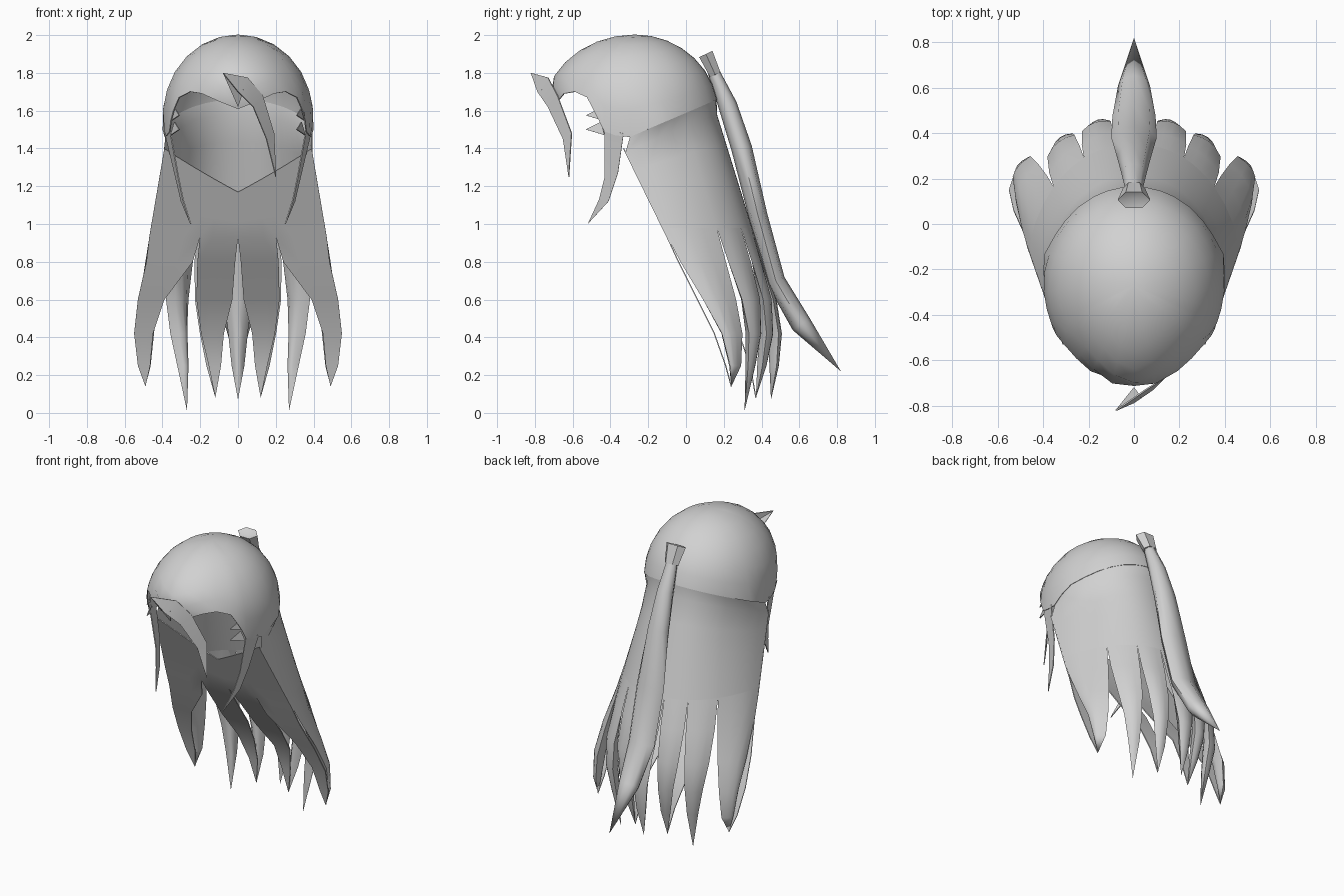
import bpy, bmesh
from math import sin, cos, pi, radians, acos, exp
from mathutils import Vector

if "Cube" in bpy.data.objects:
    bpy.data.objects.remove(bpy.data.objects["Cube"], do_unlink=True)

GREY = (0.64, 0.64, 0.64, 1)
mat = bpy.data.materials.new("plain grey")
mat.use_nodes = True
mat.diffuse_color = GREY
bsdf = next(n for n in mat.node_tree.nodes if n.type == 'BSDF_PRINCIPLED')
bsdf.inputs["Base Color"].default_value = GREY


def build(name, grids, thickness=0, angle=60):
    """Make one object from grids of points, each a list of rows."""
    bm = bmesh.new()
    for rows in grids:
        vs = [[bm.verts.new(p) for p in row] for row in rows]
        for a, b in zip(vs, vs[1:]):
            for i in range(len(a) - 1):
                bm.faces.new((a[i], a[i + 1], b[i + 1], b[i]))
    bmesh.ops.remove_doubles(bm, verts=bm.verts, dist=0.0008)
    bmesh.ops.recalc_face_normals(bm, faces=bm.faces)
    me = bpy.data.meshes.new(name)
    bm.to_mesh(me)
    bm.free()
    me.materials.append(mat)
    ob = bpy.data.objects.new(name, me)
    bpy.context.collection.objects.link(ob)
    bpy.ops.object.select_all(action='DESELECT')
    bpy.context.view_layer.objects.active = ob
    ob.select_set(True)
    if thickness:
        mod = ob.modifiers.new("thickness", 'SOLIDIFY')
        mod.thickness = thickness
        mod.offset = 0
        bpy.ops.object.modifier_apply(modifier=mod.name)
    bpy.ops.object.shade_smooth_by_angle(angle=radians(angle))


def mirrored(row, side):
    return [(p[0] * side, p[1], p[2]) for p in row]


def ribbon(name, edge_a, edge_b, side=1):
    build(name, [[mirrored(edge_a, side), mirrored(edge_b, side)]], 0.006)


def lerp(a, b, t):
    return a + (b - a) * t


# Scalp cap: rounded dome with a peaked brow and bumps over the ears
MID = 1.58


def dome(deg, t):
    a = radians(deg)
    z = MID + cos(t) * (0.42 if cos(t) > 0 else 0.62)
    bump = 0.025 * exp(-((z - 1.55) / 0.06) ** 2 - ((abs(deg) - 103) / 14) ** 2)
    brow = max(0, cos(a)) ** 3 * 0.045 * min(1, max(-1, (z - 1.67) / 0.07))
    return Vector(((0.393 + bump) * sin(t) * sin(a),
                   -0.27 - (0.44 + brow) * sin(t) * cos(a), z))


def dome_angle(z):
    return acos((z - MID) / (0.42 if z > MID else 0.62))


def seam(a):
    """Height where the cap meets the long hair, a degrees from the back."""
    return 1.46 + 0.2 * cos(radians(a))


hairline = [(0, 1.61), (15, 1.65), (30, 1.69), (42, 1.7), (54, 1.67),
            (60, 1.6), (64, 1.55), (68, 1.49), (76, 1.47)]
hairline += [(180 - 1.04 * a, seam(a)) for a in (90, 79, 69, 58, 48, 37, 26, 17, 8, 0)]
loop = [(-d, z) for d, z in hairline[:0:-1]] + hairline
build("scalp_cap", [[[dome(d, dome_angle(z) * i / 7) for d, z in loop]
                     for i in range(8)]], 0.006)


# Long back hair: a curved sheet that splits into tapered locks
def sheet(deg, z):
    a = radians(deg)
    k = 1.4 - z
    rx = 0.39 + 0.17 * max(k, 0)
    front, back = -0.33 + 0.49 * k, 0.22 + 0.31 * k
    sx = abs(sin(a)) ** 0.9 * (1 if a > 0 else -1)
    depth = max(0, cos(a)) ** (1 + 0.6 * max(k, 0))
    return Vector((rx * sx, front + (back - front) * depth, z))


def lock(lo, hi, tip):
    c, tip = (lo + hi) / 2, Vector(tip)
    steps = [-1, -0.5, 0, 0.5, 1]
    angles = [c + s * (hi - lo) / 2 for s in steps]
    # Undivided upper part, starting on the cap's lower edge
    rows = [[dome(180 - 1.04 * a, dome_angle(seam(a))) for a in angles]]
    for i in range(5):
        rows.append([sheet(a, lerp(seam(a) - 0.08, 0.98, i / 4)) for a in angles])
    # Free end, with an inner face: height, width, pull to tip, thickness
    inner = [rows[-1]]
    out = Vector((sin(radians(c)), cos(radians(c)), 0))
    for z, width, pull, thick in [(0.8, 0.94, 0, 0.03), (0.6, 0.78, 0.1, 0.065),
                                  (0.42, 0.55, 0.42, 0.075), (0.25, 0.34, 0.75, 0.05)]:
        mid = sheet(c, z).lerp(Vector((tip.x, tip.y, z)), pull)
        row = [mid + (sheet(a, z) - sheet(c, z)) * width for a in angles]
        rows.append([p + out * 0.2 * thick * (1 - s * s) for p, s in zip(row, steps)])
        inner.append([p - out * 0.8 * thick * (1 - s * s) for p, s in zip(row, steps)])
    return [rows + [[tip] * 5], inner + [[tip] * 5]]


locks = lock(-8, 8, (0, 0.45, 0.07))
for lo, hi, tip in [(8, 26, (0.12, 0.37, 0.08)), (26, 48, (0.27, 0.31, 0.01)),
                    (48, 90, (0.49, 0.24, 0.14))]:
    locks += lock(lo, hi, tip)
    locks += lock(-hi, -lo, (-tip[0], tip[1], tip[2]))
build("back_hair", locks)

# Front layer closing the long hair below the neck, with a V-shaped top edge
SPLIT = 0.43
free_ends = [
    (0, SPLIT, [(0.015, 0.215, 0, 0.8), (0.03, 0.22, 0.15, 0.6),
                (0.075, 0.195, 0.28, 0.42), (0.09, 0.155, 0.34, 0.25),
                (0.12, 0.12, 0.37, 0.08)]),
    (SPLIT, 1, [(0.24, 0.485, -0.04, 0.8), (0.39, 0.53, 0.06, 0.6),
                (0.45, 0.55, 0.15, 0.42), (0.465, 0.53, 0.21, 0.25),
                (0.49, 0.49, 0.24, 0.14)])]
front = []
for side in (1, -1):
    for lo, hi, ends in free_ends:
        cols = [lerp(lo, hi, j / 3) for j in range(4)]
        rows = []
        for i in range(4):
            row = []
            for u in cols:
                edge = sheet(90, lerp(lerp(1.17, 1.4, u), 0.93, i / 3))
                row.append((edge.x * u, edge.y, edge.z))
            rows.append(row)
        for x0, x1, y, z in ends:
            rows.append([(lerp(x0, x1, j / 3), y, z) for j in range(4)])
        front.append([mirrored(r, side) for r in rows])
build("front_layer", front, 0.006)


# Tubes for the ponytail and its tie: rows of (y, z, half width, half depth)
def tube(name, path, sides, angle):
    pts = [Vector((0, p[0], p[1])) for p in path]
    rows = []
    for i, p in enumerate(pts):
        d = (pts[min(i + 1, len(pts) - 1)] - pts[max(i - 1, 0)]).normalized()
        n = Vector((0, -d.z, d.y))
        w, h = path[i][2:]
        rows.append([p + Vector((w * cos(j * 2 * pi / sides), 0, 0))
                     + n * h * sin(j * 2 * pi / sides) for j in range(sides + 1)])
    build(name, [rows], 0, angle)


tube("ponytail", [(0.14, 1.82, 0.035, 0.03), (0.22, 1.63, 0.055, 0.05),
                  (0.295, 1.4, 0.075, 0.055), (0.38, 1.05, 0.1, 0.05),
                  (0.475, 0.7, 0.095, 0.05), (0.61, 0.47, 0.07, 0.055),
                  (0.82, 0.22, 0, 0)], 8, 60)
tube("hair_tie", [(0.11, 1.885, 0, 0), (0.105, 1.9, 0.072, 0.045),
                  (0.155, 1.79, 0.05, 0.035), (0.155, 1.79, 0, 0)], 6, 25)

# Fringe strand sweeping across the forehead
ribbon("fringe_strand",
       [(-0.08, -0.82, 1.8), (0.05, -0.73, 1.775), (0.13, -0.68, 1.68),
        (0.19, -0.605, 1.48), (0.2, -0.62, 1.25)],
       [(-0.08, -0.82, 1.8), (0, -0.785, 1.7), (0.08, -0.73, 1.62),
        (0.15, -0.65, 1.45), (0.2, -0.62, 1.25)])
ribbon("fringe_root", [(-0.08, -0.82, 1.8), (0.03, -0.76, 1.71)],
       [(-0.08, -0.82, 1.8), (0, -0.72, 1.62)])

# Side strands and temple spikes
for side, label in ((1, "left"), (-1, "right")):
    ribbon(label + "_side_strand",
           [(0.36, -0.43, 1.5), (0.315, -0.43, 1.25), (0.29, -0.46, 1.13), (0.25, -0.52, 1)],
           [(0.385, -0.33, 1.48), (0.335, -0.36, 1.27), (0.3, -0.41, 1.12), (0.25, -0.52, 1)],
           side)
    for n, z in enumerate((1.575, 1.5)):
        tip = (0.31, -0.53, z)
        ribbon(f"{label}_temple_spike_{n + 1}", [(0.335, -0.45, z + 0.04), tip],
               [(0.355, -0.43, z - 0.03), tip], side)
